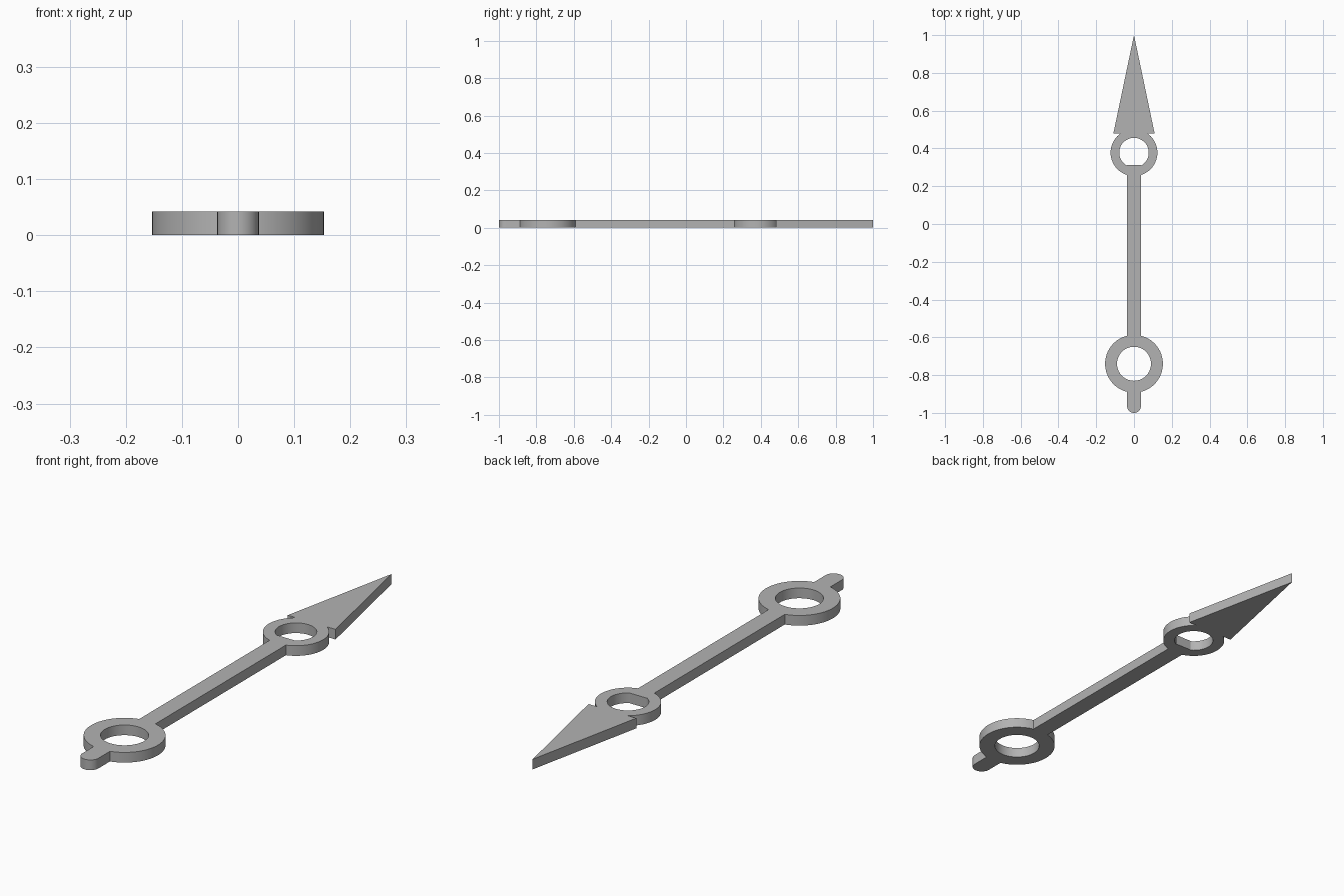
import bpy, bmesh, math
from mathutils import Vector

T = 0.042    # plate thickness
W = 0.037    # half width of the bar

cube = bpy.data.objects.get("Cube")
if cube:
    bpy.data.objects.remove(cube, do_unlink=True)

grey = bpy.data.materials.new("plain_grey")
grey.use_nodes = True
grey.diffuse_color = (0.45, 0.45, 0.45, 1)
grey.node_tree.nodes["Principled BSDF"].inputs["Base Color"].default_value = grey.diffuse_color


def finish(name, bm):
    bmesh.ops.recalc_face_normals(bm, faces=bm.faces)
    mesh = bpy.data.meshes.new(name)
    bm.to_mesh(mesh)
    bm.free()
    mesh.materials.append(grey)
    obj = bpy.data.objects.new(name, mesh)
    bpy.context.collection.objects.link(obj)
    return obj


def plate(name, outline):
    """Flat outline extruded to the plate thickness."""
    bm = bmesh.new()
    face = bm.faces.new([bm.verts.new((x, y, 0)) for x, y in outline])
    ext = bmesh.ops.extrude_face_region(bm, geom=[face])
    top = [v for v in ext["geom"] if isinstance(v, bmesh.types.BMVert)]
    bmesh.ops.translate(bm, verts=top, vec=(0, 0, T))
    return finish(name, bm)


def ring(name, y, outer, inner, steps=72):
    """Rectangular section spun around the vertical axis."""
    bm = bmesh.new()
    section = [(inner, 0), (outer, 0), (outer, T), (inner, T)]
    verts = [bm.verts.new((r, y, z)) for r, z in section]
    edges = [bm.edges.new((verts[i - 1], verts[i])) for i in range(4)]
    bmesh.ops.spin(bm, geom=verts + edges, cent=Vector((0, y, 0)), axis=(0, 0, 1),
                   angle=math.tau, steps=steps, use_merge=True)
    bmesh.ops.remove_doubles(bm, verts=bm.verts, dist=1e-5)
    return finish(name, bm)


# Rings, bar and arrow point
hub_ring = ring("clock_hand", -0.74, 0.153, 0.09)
small_ring = ring("small_ring", 0.378, 0.124, 0.078)
shaft = plate("shaft", [(-W, -0.62), (W, -0.62), (W, 0.312), (-W, 0.312)])
arrow = plate("arrow_point", [(-0.109, 0.48), (0.109, 0.48), (0, 1)])

# Tail with a rounded end
arc = [math.pi + math.pi * i / 24 for i in range(25)]
tail_outline = [(W * math.cos(a), W - 1 + W * math.sin(a)) for a in arc]
tail = plate("tail", tail_outline + [(W, -0.85), (-W, -0.85)])

# Merge the parts into one clean plate
bpy.context.view_layer.objects.active = hub_ring
for part in (shaft, tail, small_ring, arrow):
    mod = hub_ring.modifiers.new("join_" + part.name, "BOOLEAN")
    mod.operation = "UNION"
    mod.solver = "EXACT"
    mod.object = part
    bpy.ops.object.modifier_apply(modifier=mod.name)
    bpy.data.objects.remove(part, do_unlink=True)

# Smooth round walls, crisp edges
bpy.ops.object.select_all(action="DESELECT")
hub_ring.select_set(True)
bpy.ops.object.shade_smooth_by_angle(angle=math.radians(30))
